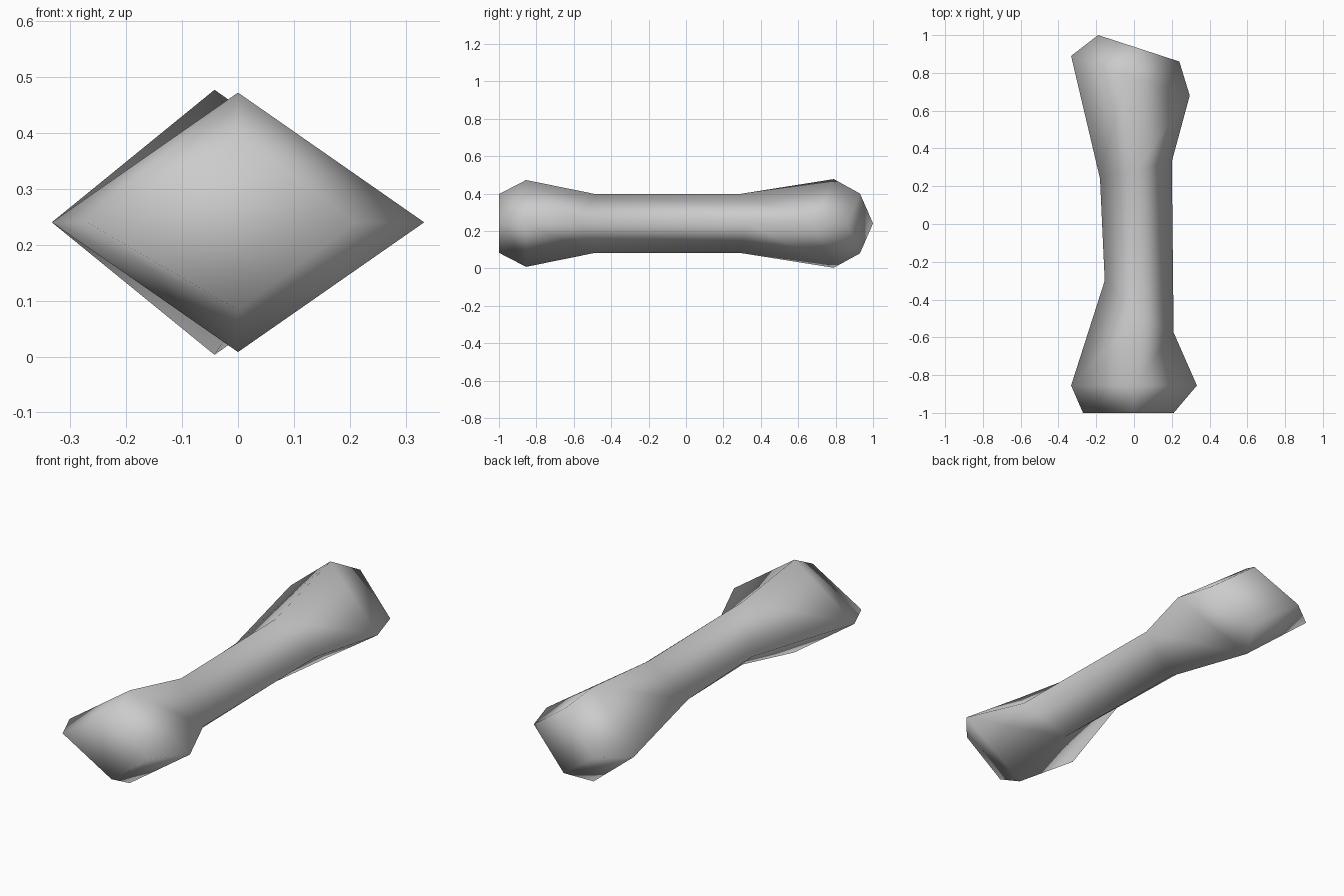
import bpy
import bmesh

cube = bpy.data.objects.get("Cube")
if cube:
    bpy.data.objects.remove(cube, do_unlink=True)

MID_Z = 0.24

# Each ring: left corner (x, y), ridge (x, y), right corner (x, y), half height
rings = [
    ((-0.27, -1.0), (0.0, -1.0), (0.21, -1.0), 0.157),
    ((-0.333, -0.855), (0.0, -0.855), (0.333, -0.855), 0.232),
    ((-0.155, -0.30), (0.025, -0.485), (0.21, -0.575), 0.157),
    ((-0.18, 0.24), (0.01, 0.285), (0.20, 0.33), 0.157),
    ((-0.333, 0.89), (-0.042, 0.79), (0.295, 0.68), 0.237),
    ((-0.19, 1.0), (0.025, 0.93), (0.24, 0.86), 0.16),
]

# Pale grey material
grey = bpy.data.materials.new("pale_grey")
grey.use_nodes = True
colour = (0.6, 0.6, 0.6, 1.0)
grey.diffuse_color = colour
grey.node_tree.nodes["Principled BSDF"].inputs["Base Color"].default_value = colour

# Bone: diamond sections joined into a shaft with flared ends
bm = bmesh.new()
loops = []
for left, ridge, right, half in rings:
    loops.append([
        bm.verts.new((*left, MID_Z)),
        bm.verts.new((*ridge, MID_Z + half)),
        bm.verts.new((*right, MID_Z)),
        bm.verts.new((*ridge, MID_Z - half)),
    ])
for a, b in zip(loops, loops[1:]):
    for i in range(4):
        j = (i + 1) % 4
        bm.faces.new((a[i], a[j], b[j], b[i]))

# End caps
bm.faces.new(loops[0])
bm.faces.new(loops[-1])
bmesh.ops.recalc_face_normals(bm, faces=bm.faces)
for face in bm.faces:
    face.smooth = True

mesh = bpy.data.meshes.new("bone")
bm.to_mesh(mesh)
bm.free()
mesh.materials.append(grey)
bone = bpy.data.objects.new("bone", mesh)
bpy.context.collection.objects.link(bone)
